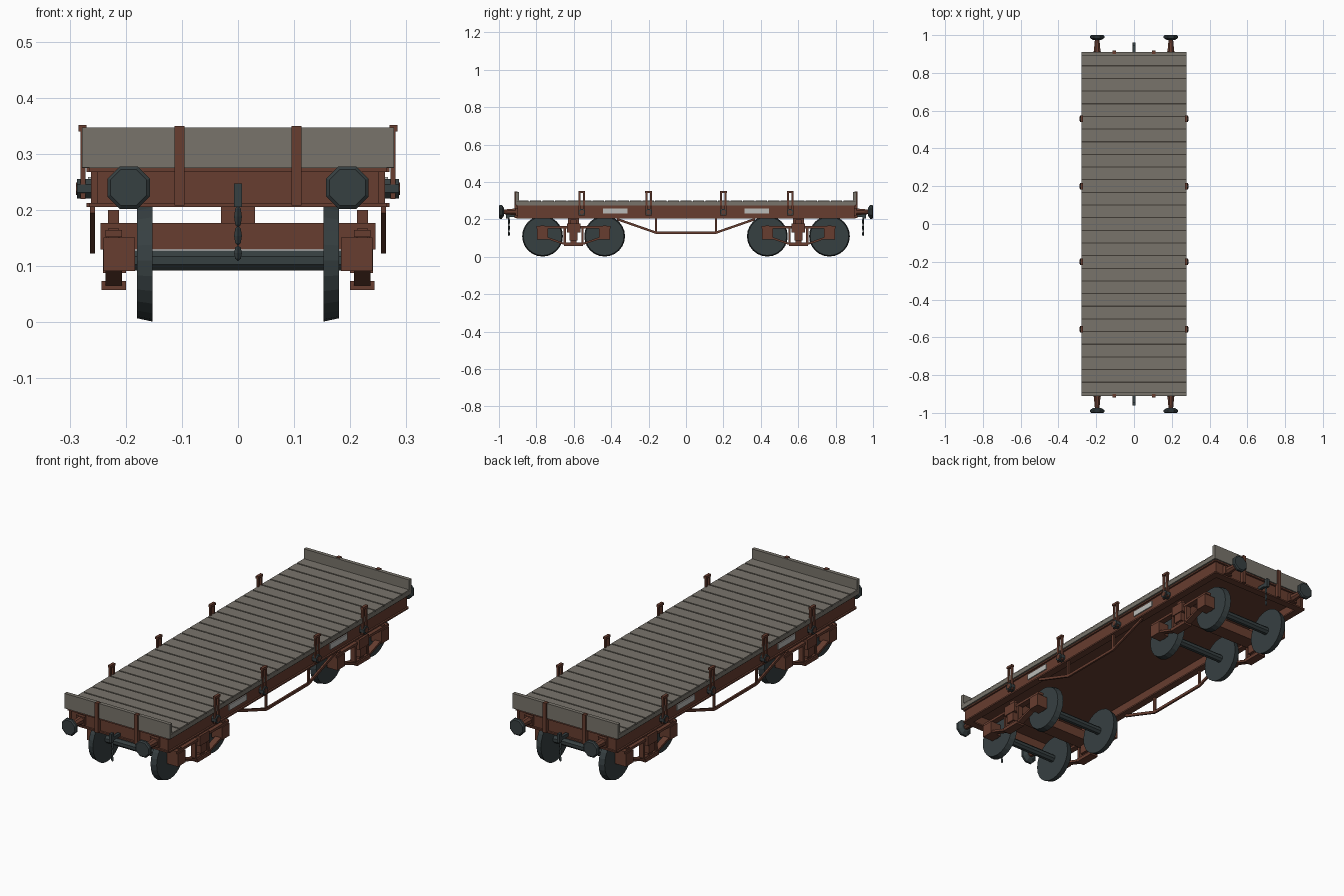
import bpy, bmesh
from math import pi
from mathutils import Matrix, Vector

cube = bpy.data.objects.get("Cube")
if cube:
    bpy.data.objects.remove(cube, do_unlink=True)


def material(name, rgb):
    m = bpy.data.materials.new(name)
    m.use_nodes = True
    m.diffuse_color = (*rgb, 1)
    m.node_tree.nodes["Principled BSDF"].inputs["Base Color"].default_value = (*rgb, 1)
    return m


RUST = material("rust red paint", (0.135, 0.047, 0.029))
WOOD = material("weathered wood", (0.19, 0.175, 0.148))
GAP = material("dark plank gap", (0.05, 0.044, 0.036))
IRON = material("dark iron", (0.037, 0.05, 0.053))
WHITE = material("off white", (0.5, 0.5, 0.48))


class Part:
    """Collects primitives into one object, optionally mirrored on x and y."""

    def __init__(self, name, mat, mirror=""):
        self.name, self.mat, self.mirror = name, mat, mirror
        self.bm = bmesh.new()

    def box(self, x0, x1, y0, y1, z0, z1):
        m = Matrix.Translation(((x0 + x1) / 2, (y0 + y1) / 2, (z0 + z1) / 2))
        bmesh.ops.create_cube(self.bm, size=1, matrix=m @ Matrix.Diagonal((x1 - x0, y1 - y0, z1 - z0, 1)))
        return self

    def cone(self, centre, axis, length, r1, r2, sides, turn=0.0):
        rot = Matrix.Rotation(pi / 2, 4, "Y") if axis == "x" else Matrix.Rotation(-pi / 2, 4, "X")
        m = Matrix.Translation(centre) @ rot @ Matrix.Rotation(turn, 4, "Z")
        bmesh.ops.create_cone(self.bm, cap_ends=True, segments=sides, radius1=r1, radius2=r2, depth=length, matrix=m)
        return self

    def strip(self, points, thick, x0, x1):
        # bent flat bar following (y, z) points
        outline = points + [(y, z - thick) for y, z in reversed(points)]
        face = self.bm.faces.new([self.bm.verts.new((x0, y, z)) for y, z in outline])
        grown = bmesh.ops.extrude_face_region(self.bm, geom=[face], use_keep_orig=True)
        moved = [v for v in grown["geom"] if isinstance(v, bmesh.types.BMVert)]
        bmesh.ops.translate(self.bm, verts=moved, vec=Vector((x1 - x0, 0, 0)))
        return self

    def done(self):
        bmesh.ops.recalc_face_normals(self.bm, faces=self.bm.faces)
        mesh = bpy.data.meshes.new(self.name)
        self.bm.to_mesh(mesh)
        self.bm.free()
        mesh.materials.append(self.mat)
        ob = bpy.data.objects.new(self.name, mesh)
        bpy.context.collection.objects.link(ob)
        if self.mirror:
            mod = ob.modifiers.new("mirror", "MIRROR")
            mod.use_axis = ("x" in self.mirror, "y" in self.mirror, False)
            mod.use_mirror_merge = False
        return ob


# Plank deck: a solid base, dark seams and raised planks
HALF_L, HALF_W, PLANKS = 0.905, 0.278, 27
Part("deck_base", WOOD).box(-HALF_W, HALF_W, -HALF_L, HALF_L, 0.275, 0.293).done()
Part("deck_seams", GAP).box(-HALF_W, HALF_W, -HALF_L, HALF_L, 0.293, 0.295).done()
planks = Part("deck_planks", WOOD)
pitch = 2 * HALF_L / PLANKS
for i in range(PLANKS):
    y = -HALF_L + i * pitch
    planks.box(-HALF_W, HALF_W, y + 0.003, y + pitch - 0.003, 0.294, 0.3)
planks.done()

# End boards and their posts
Part("end_boards", WOOD, "y").box(-HALF_W, HALF_W, 0.893, 0.911, 0.276, 0.347).done()
Part("end_posts", RUST, "xy").box(0.095, 0.113, 0.9, 0.918, 0.208, 0.35).done()

# Underframe: floor, channel side sills and headstocks
Part("floor", RUST).box(-0.26, 0.26, -0.89, 0.89, 0.262, 0.274).done()
sill = Part("side_sills", RUST, "x").box(0.25, 0.262, -0.9, 0.9, 0.206, 0.274)
head = Part("headstocks", RUST, "y").box(-0.262, 0.262, 0.885, 0.897, 0.206, 0.274)
for z in (0.205, 0.268):
    sill.box(0.235, 0.27, -0.9, 0.9, z, z + 0.007)
    head.box(-0.265, 0.265, 0.87, 0.906, z, z + 0.007)
sill.done()
head.done()
Part("number_plates", WHITE, "xy").box(0.261, 0.267, 0.314, 0.444, 0.232, 0.259).done()

# Side stakes with round iron brackets
stakes = Part("side_stakes", RUST, "xy")
brackets = Part("stake_brackets", IRON, "xy")
pins = Part("stake_pins", RUST, "xy")
for y in (0.2, 0.557):
    for s in (-1, 1):
        stakes.box(0.272, 0.281, y + s * 0.012 - 0.005, y + s * 0.012 + 0.005, 0.22, 0.345)
    stakes.box(0.27, 0.284, y - 0.018, y + 0.018, 0.34, 0.351)
    brackets.cone((0.274, y, 0.238), "x", 0.026, 0.019, 0.019, 8, pi / 8)
    pins.cone((0.277, y, 0.238), "x", 0.024, 0.012, 0.012, 8, pi / 8)
for part in (stakes, brackets, pins):
    part.done()

# Truss rods under each side
truss = Part("truss_rods", RUST, "x")
truss.strip([(-0.37, 0.208), (-0.16, 0.135), (0.16, 0.135), (0.37, 0.208)], 0.013, 0.255, 0.264)
for y in (-0.16, 0.16):
    truss.box(0.255, 0.264, y - 0.006, y + 0.006, 0.125, 0.208)
truss.done()

# Buffers
shaft = Part("buffer_shafts", RUST, "xy")
shaft.cone((0.195, 0.937, 0.24), "y", 0.08, 0.021, 0.013, 8, pi / 8)
shaft.box(0.174, 0.216, 0.896, 0.912, 0.219, 0.261).done()
buffer = Part("buffer_heads", IRON, "xy")
buffer.cone((0.195, 0.979, 0.24), "y", 0.012, 0.022, 0.041, 8, pi / 8)
buffer.cone((0.195, 0.99, 0.24), "y", 0.01, 0.041, 0.041, 8, pi / 8)
buffer.cone((0.195, 0.9975, 0.24), "y", 0.005, 0.041, 0.035, 8, pi / 8).done()

# Draw hook and hanging coupling links
hook = Part("draw_hooks", IRON, "y").box(-0.007, 0.007, 0.89, 0.955, 0.212, 0.228)
hook.box(-0.007, 0.007, 0.943, 0.962, 0.205, 0.247)
for z, size in ((0.188, 0.02), (0.154, 0.018), (0.123, 0.014)):
    m = Matrix.Translation((0, 0.947, z)) @ Matrix.Diagonal((0.007, 0.006, size, 1))
    bmesh.ops.create_uvsphere(hook.bm, u_segments=4, v_segments=4, radius=1, matrix=m)
hook.done()

# Wheels and axles
wheels = Part("wheels", IRON, "xy")
axles = Part("axles", IRON, "y")
BOGIE, AXLE_GAP, AXLE_Z = 0.601, 0.166, 0.11
for s in (-1, 1):
    y = BOGIE + s * AXLE_GAP
    wheels.cone((0.166, y, AXLE_Z), "x", 0.028, 0.109, 0.103, 24)
    axles.cone((0, y, AXLE_Z), "x", 0.4, 0.019, 0.019, 8, pi / 8)
wheels.done()
axles.done()

# Bogie bolsters and pivots
bolster = Part("bogie_bolsters", RUST, "y")
bolster.box(-0.245, 0.245, BOGIE - 0.036, BOGIE + 0.036, 0.13, 0.177)
bolster.box(-0.03, 0.03, BOGIE - 0.03, BOGIE + 0.03, 0.176, 0.264).done()

# Bogie side frames: arch bars, axle boxes, columns and spring seats
frame = Part("bogie_side_frames", RUST, "xy")
frame.box(0.207, 0.236, BOGIE - 0.198, BOGIE + 0.198, 0.152, 0.164)
frame.strip([(BOGIE + dy, z) for dy, z in
             ((-0.19, 0.102), (-0.13, 0.102), (-0.055, 0.076), (0.055, 0.076), (0.13, 0.102), (0.19, 0.102))],
            0.011, 0.207, 0.236)
frame.box(0.2, 0.243, BOGIE - 0.05, BOGIE + 0.05, 0.057, 0.073)
frame.box(0.2, 0.241, BOGIE - 0.022, BOGIE + 0.022, 0.088, 0.131)
frame.box(0.212, 0.232, BOGIE - 0.016, BOGIE + 0.016, 0.07, 0.2)
for s in (-1, 1):
    y = BOGIE + s * AXLE_GAP
    frame.box(0.184, 0.24, y - 0.029, y + 0.029, 0.091, 0.151)
    frame.box(0.213, 0.231, y - 0.01, y + 0.01, 0.15, 0.168)
    y = BOGIE + s * 0.047
    frame.box(0.21, 0.234, y - 0.006, y + 0.006, 0.065, 0.164)
frame.done()
